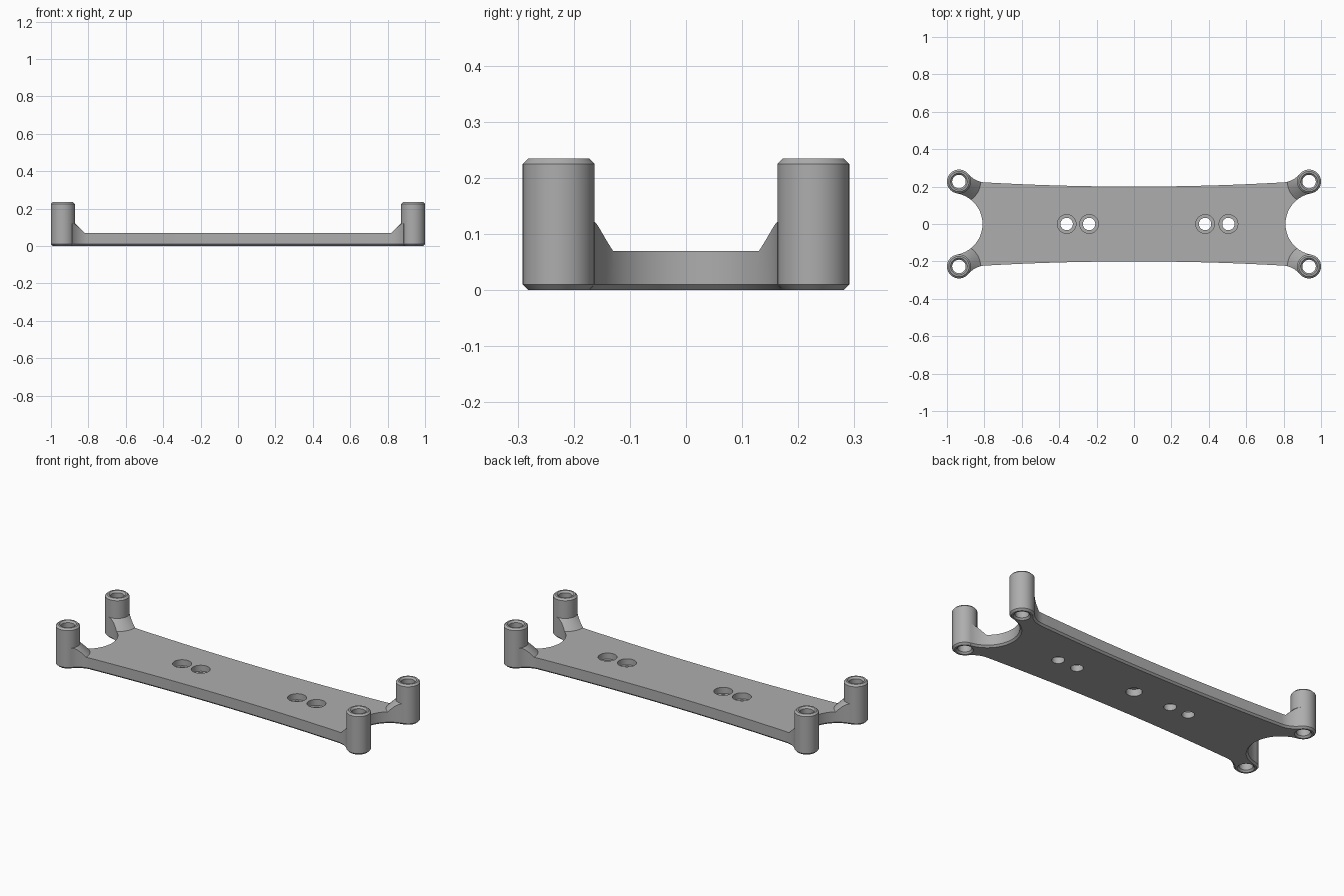
import bpy, bmesh
from math import sin, cos, pi, atan2, hypot

if "Cube" in bpy.data.objects:
    bpy.data.objects.remove(bpy.data.objects["Cube"])

PLATE_H, POST_H, CHAMFER = 0.07, 0.235, 0.01
POST_X, POST_Y, POST_R = 0.936, 0.227, 0.064
CORNERS = [(sx * POST_X, sy * POST_Y) for sx in (1, -1) for sy in (1, -1)]

grey = bpy.data.materials.new("plain_grey")
grey.use_nodes = True
grey.diffuse_color = (0.42, 0.42, 0.42, 1)
grey.node_tree.nodes["Principled BSDF"].inputs["Base Color"].default_value = grey.diffuse_color


def make_object(name, bm):
    bmesh.ops.recalc_face_normals(bm, faces=bm.faces)
    mesh = bpy.data.meshes.new(name)
    bm.to_mesh(mesh)
    bm.free()
    mesh.materials.append(grey)
    obj = bpy.data.objects.new(name, mesh)
    bpy.context.collection.objects.link(obj)
    return obj


def lathe(name, profile, x, y, closed=False, steps=64):
    """Revolve (radius, z) points around a vertical axis at x, y."""
    bm = bmesh.new()
    verts = [bm.verts.new((r, 0, z)) for r, z in profile]
    pairs = list(zip(verts, verts[1:])) + ([(verts[-1], verts[0])] if closed else [])
    edges = [bm.edges.new(p) for p in pairs]
    bmesh.ops.spin(bm, geom=verts + edges, cent=(0, 0, 0), axis=(0, 0, 1),
                   angle=2 * pi, steps=steps)
    bmesh.ops.remove_doubles(bm, verts=bm.verts, dist=1e-5)
    bmesh.ops.translate(bm, verts=bm.verts, vec=(x, y, 0))
    return make_object(name, bm)


def boolean(obj, tool, operation):
    """Apply a boolean and discard the tool."""
    tool.hide_render = True
    mod = obj.modifiers.new("bool", 'BOOLEAN')
    mod.operation, mod.object, mod.solver = operation, tool, 'EXACT'
    bpy.context.view_layer.objects.active = obj
    bpy.ops.object.modifier_apply(modifier=mod.name)
    bpy.data.objects.remove(tool)


def arc(cx, cy, r, a0, a1, n):
    return [(cx + r * cos(a0 + (a1 - a0) * i / n), cy + r * sin(a0 + (a1 - a0) * i / n))
            for i in range(n + 1)]


def smooth(obj):
    bpy.ops.object.select_all(action='DESELECT')
    obj.select_set(True)
    bpy.context.view_layer.objects.active = obj
    bpy.ops.object.shade_smooth_by_angle(angle=pi / 6)


# Quarter outline: bowed side, fillet, post lobe, rounded end notch
fx, fy, fr = 0.79, 0.345, 0.123
nx, nr = 0.976, 0.166
to_post = atan2(POST_Y - fy, POST_X - fx)
to_notch = atan2(-POST_Y, nx - POST_X)
quarter = [(fx * i / 16, 0.2 + 0.022 * (i / 16) ** 2) for i in range(16)]
quarter += arc(fx, fy, fr, -pi / 2, to_post, 12)
quarter += arc(POST_X, POST_Y, POST_R - 0.002, to_post + pi, to_notch, 36)
quarter += arc(nx, 0, nr, to_notch + pi, pi, 20)
half = quarter + [(x, -y) for x, y in quarter[-2::-1]]
outline = half + [(-x, y) for x, y in half[-2:0:-1]]


def inset(points, d):
    """Shrink a clockwise outline by d."""
    result = []
    for i, (x, y) in enumerate(points):
        (ax, ay), (bx, by) = points[i - 1], points[(i + 1) % len(points)]
        tx, ty = bx - ax, by - ay
        length = hypot(tx, ty)
        result.append((x + d * ty / length, y - d * tx / length))
    return result


# Plate blank with a chamfered lower edge, tall enough to hold the gussets
bm = bmesh.new()
rings = [[bm.verts.new((x, y, z)) for x, y in pts] for pts, z in
         ((inset(outline, CHAMFER), 0), (outline, CHAMFER), (outline, 0.13))]
for low, high in zip(rings, rings[1:]):
    for i in range(len(low)):
        bm.faces.new((low[i - 1], low[i], high[i], high[i - 1]))
bm.faces.new(rings[0])
bm.faces.new(rings[-1])
plate = make_object("base_plate", bm)

# Trim the blank to a flat slab plus conical gussets at the corners
bm = bmesh.new()
bmesh.ops.create_cube(bm, size=1)
for v in bm.verts:
    v.co.x *= 3
    v.co.y *= 2
    v.co.z = PLATE_H if v.co.z > 0 else -0.1
envelope = make_object("trim_envelope", bm)
for x, y in CORNERS:
    cone = lathe("gusset_cone", [(0, 0.04), (0.146, 0.04), (0.046, 0.14), (0, 0.14)], x, y)
    boolean(envelope, cone, 'UNION')
boolean(plate, envelope, 'INTERSECT')

# Counterbored screw holes, post openings and a blind hole underneath
for x in (-0.36, -0.24, 0.38, 0.505):
    boolean(plate, lathe("screw_hole", [(0, -0.1), (0.033, -0.1), (0.033, 0.035),
                                        (0.05, 0.035), (0.05, 0.1), (0, 0.1)], x, 0), 'DIFFERENCE')
for x, y in CORNERS:
    boolean(plate, lathe("post_opening", [(0, -0.1), (0.05, -0.1), (0.05, 0.3), (0, 0.3)], x, y),
            'DIFFERENCE')
boolean(plate, lathe("centre_hole", [(0, -0.1), (0.042, -0.1), (0.042, 0.04), (0, 0.04)], 0, 0),
        'DIFFERENCE')
smooth(plate)

# Hollow corner posts with chamfered rims
bore, lip = 0.036, 0.045
post_profile = [(lip, 0), (POST_R - CHAMFER, 0), (POST_R, CHAMFER), (POST_R, POST_H - CHAMFER),
                (POST_R - CHAMFER, POST_H), (lip, POST_H), (bore, POST_H - CHAMFER), (bore, CHAMFER)]
for x, y in CORNERS:
    name = ("back" if y > 0 else "front") + ("_left" if x > 0 else "_right") + "_post"
    smooth(lathe(name, post_profile, x, y, closed=True))
